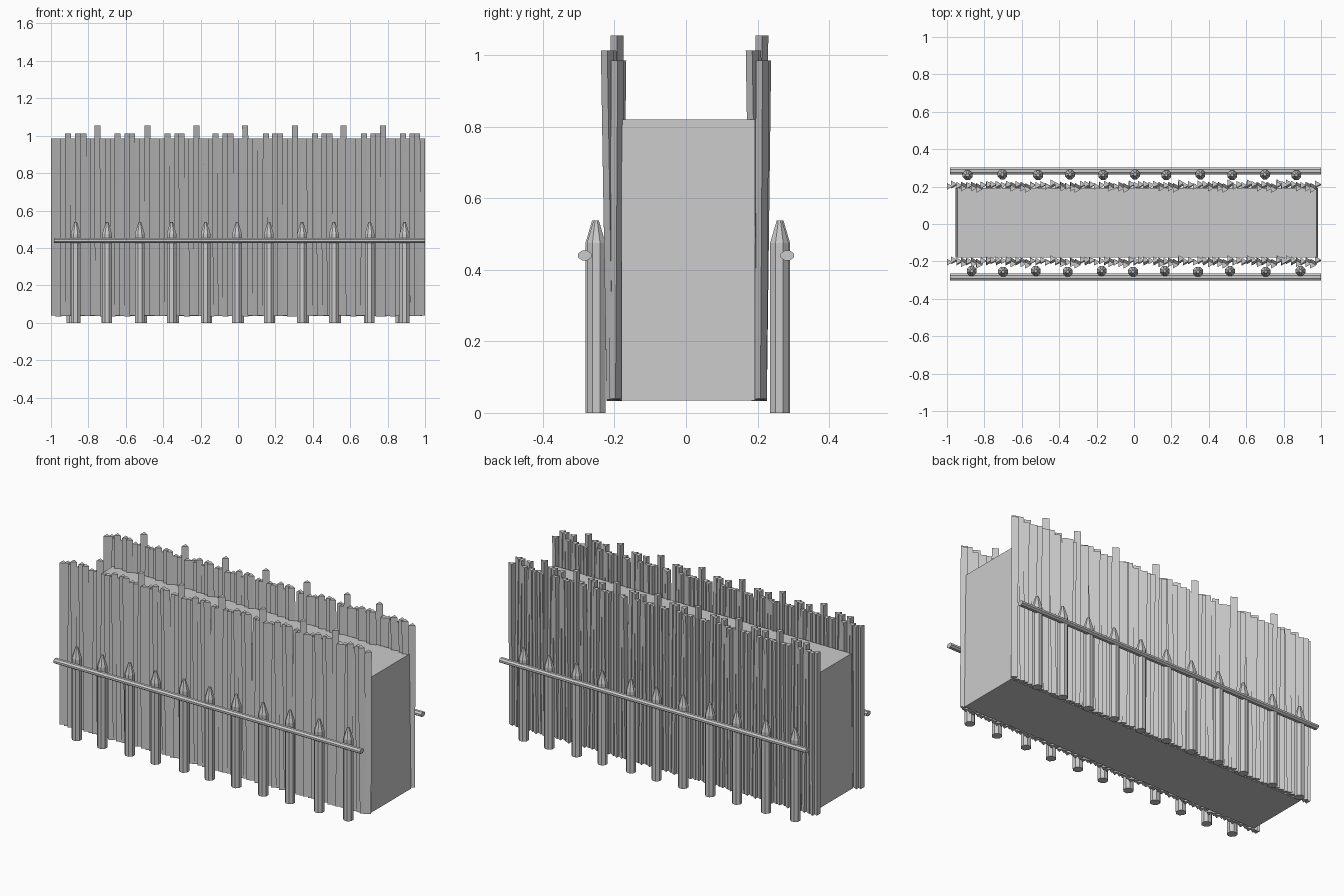
import bpy, bmesh, random
from math import pi, cos, sin

if "Cube" in bpy.data.objects:
    bpy.data.objects.remove(bpy.data.objects["Cube"])
random.seed(4)


def make(name, bm):
    bmesh.ops.recalc_face_normals(bm, faces=bm.faces)
    me = bpy.data.meshes.new(name)
    bm.to_mesh(me)
    bm.free()
    ob = bpy.data.objects.new(name, me)
    bpy.context.collection.objects.link(ob)
    return ob


def loft(bm, rings):
    """Skin a stack of equal-length point rings and cap both ends."""
    vs = [[bm.verts.new(p) for p in r] for r in rings]
    n = len(vs[0])
    for a, b in zip(vs, vs[1:]):
        for i in range(n):
            j = (i + 1) % n
            bm.faces.new((a[i], a[j], b[j], b[i]))
    bm.faces.new(vs[0][::-1])
    bm.faces.new(vs[-1])


# solid core between the stick walls
bm = bmesh.new()
loft(bm, [[(x0, -0.18, z), (x1, -0.18, z), (x1, 0.193, z), (x0, 0.193, z)]
          for x0, x1, z in ((-0.955, 0.985, 0.035), (-0.945, 0.975, 0.82))])
make("core_block", bm)

# walls of three-sided sticks, laid out in repeating clumps
anchors = [-0.755, -0.49, -0.23, 0.035, 0.30, 0.56, 0.77]
step = 0.0264
layout = [(anchors[0] + i * step, i % 10) for i in range(-9, 0)]
for a in anchors:
    layout += [(a + i * step, i) for i in range(9 if a == 0.77 else 10)]

sticks = []
for x, k in layout:
    top, lean = 0.985, random.choice((0.0, 0.006, 0.012))
    if k == 0:
        top, lean = 1.055, 0.004
    elif k in (4, 6, 7):
        top, lean = 1.013, -0.016
    sticks.append((x, -0.197 - 0.007 * (k % 2), top, lean,
                   random.uniform(-0.003, 0.003), random.uniform(0.033, 0.04)))


def stick_wall(name, dy):
    bm = bmesh.new()
    for x, y, top, lean, sx, bot in sticks:
        rings = []
        for z, ox, oy in ((bot, 0, 0), (top, sx, lean)):
            cx, cy = min(max(x + ox, -0.99), 0.978), y + oy + dy
            rings.append([(cx - 0.01, cy - 0.018, z), (cx + 0.022, cy, z),
                          (cx - 0.01, cy + 0.018, z)])
        loft(bm, rings)
    make(name, bm)


stick_wall("front_stick_wall", 0.0)
stick_wall("back_stick_wall", 0.405)

# pointed posts and the rail across them, back side turned half around
post_x = [-0.868, -0.70, -0.525, -0.355, -0.173, -0.005, 0.165, 0.342, 0.513, 0.704, 0.89]


def fence(side, s, dy):
    bm = bmesh.new()
    for i, px in enumerate(post_x):
        py = -0.254 + (0.003 if i % 2 == 0 else -0.001)
        loft(bm, [[(s * (px + r * cos(a)), s * (py + r * sin(a)) + dy, z)
                   for a in [pi / 8 + pi / 4 * j for j in range(8)]]
                  for z, r in ((0, 0.028), (0.475, 0.028), (0.538, 0.008))])
    make(side + "_posts", bm)
    bm = bmesh.new()
    loft(bm, [[(x, s * -0.283 + 0.02 * cos(a), 0.44 + 0.0145 * sin(a))
               for a in [pi / 8 + pi / 4 * j for j in range(8)]]
              for x in (-0.985, 1.0)])
    make(side + "_rail", bm)


fence("front", 1, 0.0)
fence("back", -1, 0.01)
